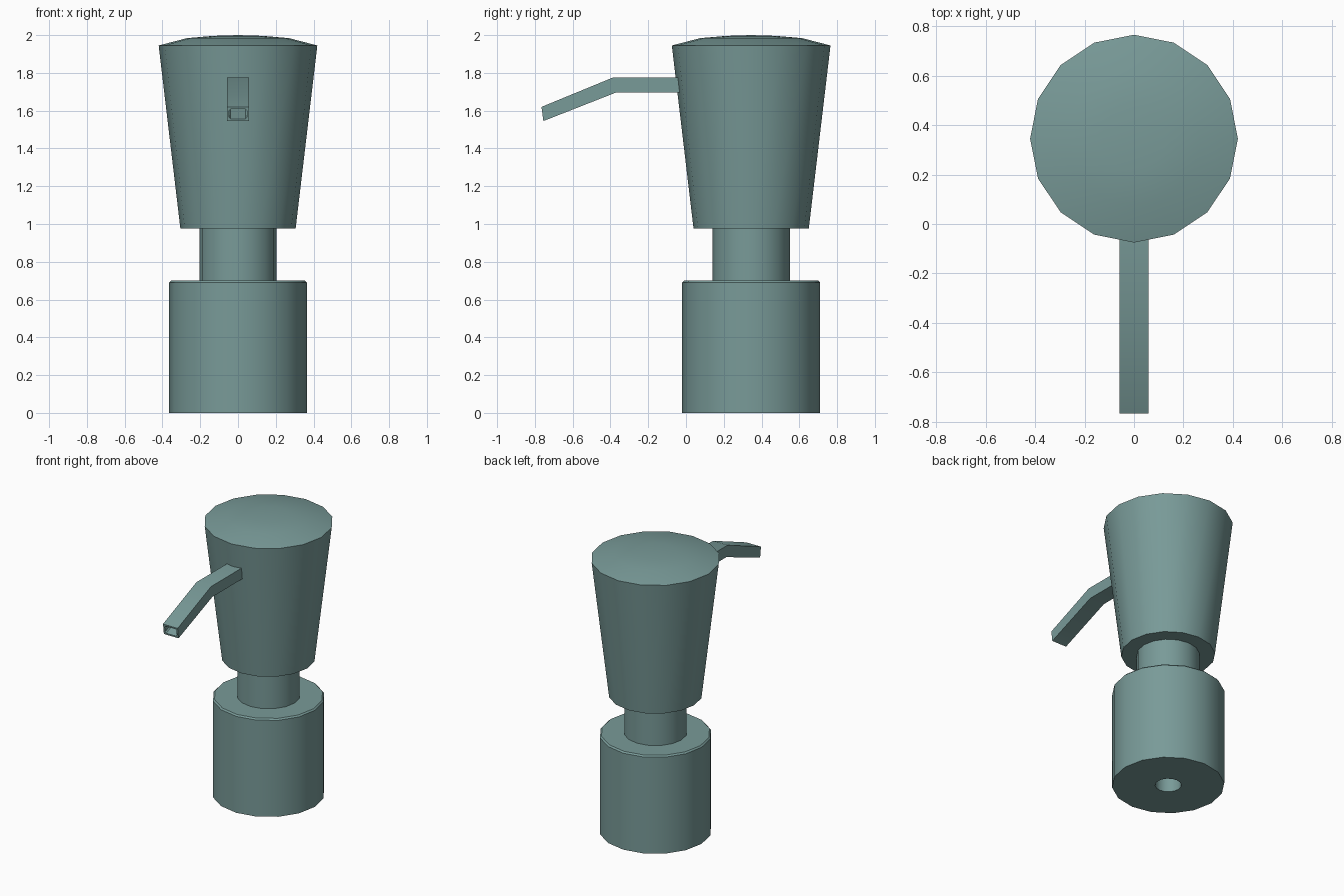
import bpy, bmesh
from math import pi, sin, cos, radians

cube = bpy.data.objects.get("Cube")
if cube:
    bpy.data.objects.remove(cube, do_unlink=True)

AXIS_Y = 0.345   # pump axis
SIDES = 16

teal = bpy.data.materials.new("grey_teal")
teal.use_nodes = True
colour = (0.19, 0.325, 0.315, 1)
teal.diffuse_color = colour
teal.node_tree.nodes["Principled BSDF"].inputs["Base Color"].default_value = colour


def finish(name, bm):
    bmesh.ops.recalc_face_normals(bm, faces=bm.faces)
    mesh = bpy.data.meshes.new(name)
    bm.to_mesh(mesh)
    bm.free()
    mesh.materials.append(teal)
    ob = bpy.data.objects.new(name, mesh)
    bpy.context.collection.objects.link(ob)
    bpy.ops.object.select_all(action='DESELECT')
    ob.select_set(True)
    bpy.context.view_layer.objects.active = ob
    bpy.ops.object.shade_smooth_by_angle(angle=radians(30))


def lathe(name, profile):
    """Turn (radius, height) points around the pump axis."""
    bm = bmesh.new()
    rings = []
    for r, z in profile:
        count = SIDES if r else 1
        rings.append([bm.verts.new((r * cos(2 * pi * i / SIDES),
                                    AXIS_Y + r * sin(2 * pi * i / SIDES), z))
                      for i in range(count)])
    for a, b in zip(rings, rings[1:]):
        for i in range(SIDES):
            j = (i + 1) % SIDES
            quad = [a[i % len(a)], a[j % len(a)], b[j % len(b)], b[i % len(b)]]
            bm.faces.new(list(dict.fromkeys(quad)))
    finish(name, bm)


# Collar with a bored underside and chamfered top edge
lathe("collar", [(0, 0.5), (0.085, 0.5), (0.085, 0), (0.365, 0),
                 (0.365, 0.69), (0.355, 0.70), (0, 0.70)])

# Stem between collar and head
lathe("stem", [(0, 0.69), (0.205, 0.69), (0.205, 1.0), (0, 1.0)])

# Flared head with a shallow domed top
lathe("pump_head", [(0, 0.975), (0.305, 0.975), (0.42, 1.945),
                    (0.27, 1.984), (0.13, 1.996), (0, 2.0)])

# Bent square spout, (y, top z) and (y, bottom z) at each station
bm = bmesh.new()
stations = [((0.05, 1.775), (0.05, 1.695)),
            ((-0.388, 1.775), (-0.373, 1.695)),
            ((-0.765, 1.62), (-0.755, 1.545))]
W = 0.058
loops = [[bm.verts.new((x, *p)) for x, p in
          ((-W, top), (W, top), (W, low), (-W, low))] for top, low in stations]
for a, b in zip(loops, loops[1:]):
    for i in range(4):
        j = (i + 1) % 4
        bm.faces.new((a[i], a[j], b[j], b[i]))
bm.faces.new(loops[0])
tip = bm.faces.new(loops[-1])
bmesh.ops.recalc_face_normals(bm, faces=bm.faces)
bore_depth = (loops[1][0].co - loops[2][0].co) * 0.8

# Hollow outlet with clipped corners
bmesh.ops.inset_region(bm, faces=[tip], thickness=0.016)
bmesh.ops.bevel(bm, geom=list(tip.verts), offset=0.008, segments=1,
                affect='VERTICES')
outlet = next(f for f in bm.faces if len(f.verts) == 8)
bore = bmesh.ops.extrude_discrete_faces(bm, faces=[outlet])["faces"][0]
bmesh.ops.translate(bm, verts=list(bore.verts), vec=bore_depth)
finish("spout", bm)
